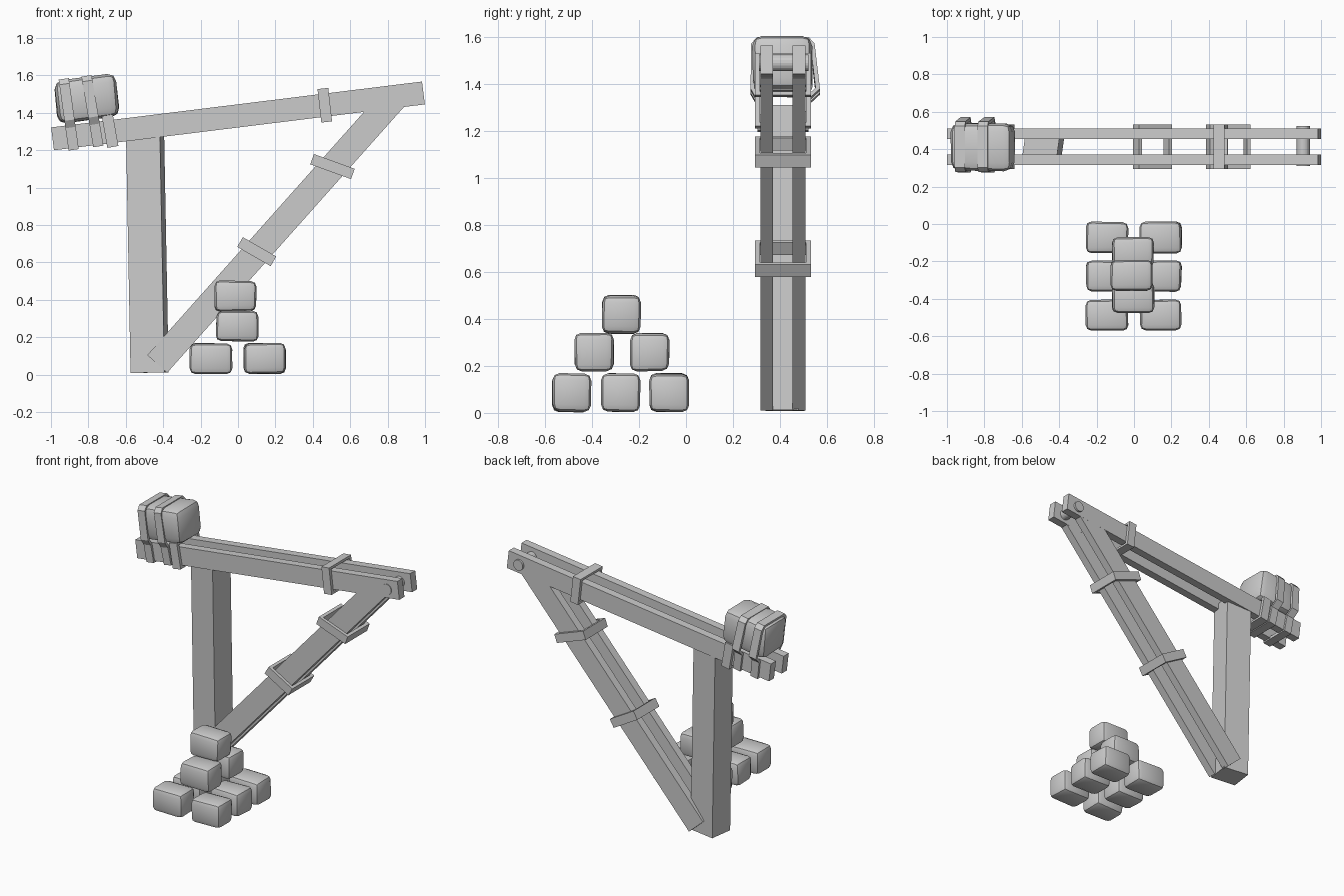
import bpy, bmesh, math, random
from mathutils import Vector

random.seed(4)
old = bpy.data.objects.get("Cube")
if old:
    bpy.data.objects.remove(old, do_unlink=True)

# Single matte grey
grey = bpy.data.materials.new("plain grey")
grey.use_nodes = True
COLOUR = (0.6, 0.6, 0.6, 1)
grey.diffuse_color = COLOUR
grey.node_tree.nodes["Principled BSDF"].inputs["Base Color"].default_value = COLOUR

MID_Y = 0.413  # centre plane of the crane


def finish(name, bm, centre, pitch=0, yaw=0):
    """Turn a bmesh into a placed object; pitch is the upward slope in degrees."""
    bmesh.ops.recalc_face_normals(bm, faces=bm.faces)
    mesh = bpy.data.meshes.new(name)
    bm.to_mesh(mesh)
    bm.free()
    mesh.materials.append(grey)
    obj = bpy.data.objects.new(name, mesh)
    bpy.context.collection.objects.link(obj)
    obj.location = centre
    obj.rotation_euler = (0, -math.radians(pitch), math.radians(yaw))
    return obj


def box(name, centre, size, pitch=0, yaw=0):
    bm = bmesh.new()
    bmesh.ops.create_cube(bm, size=1)
    bmesh.ops.scale(bm, vec=size, verts=bm.verts)
    return finish(name, bm, centre, pitch, yaw)


def stone(name, centre, size, bevel, pitch=0, yaw=0):
    """Slightly irregular block with worn edges."""
    bm = bmesh.new()
    bmesh.ops.create_cube(bm, size=1)
    for v in bm.verts:
        v.co = Vector(c * s * random.uniform(0.92, 1) for c, s in zip(v.co, size))
    bmesh.ops.bevel(bm, geom=bm.edges[:], offset=bevel, segments=2,
                    profile=0.5, affect='EDGES')
    obj = finish(name, bm, centre, pitch, yaw)
    bpy.ops.object.select_all(action='DESELECT')
    obj.select_set(True)
    bpy.context.view_layer.objects.active = obj
    bpy.ops.object.shade_smooth_by_angle(angle=math.radians(32))
    return obj


def band(name, centre, pitch, width, profile, inner):
    """Hollow strap: a closed (y, z) profile with a scaled hole, extruded in x."""
    bm = bmesh.new()
    rings = [[bm.verts.new((x, y * s, z * s)) for y, z in profile]
             for x, s in ((-width / 2, 1), (width / 2, 1),
                          (width / 2, inner), (-width / 2, inner))]
    n = len(profile)
    for r in range(4):
        a, b = rings[r], rings[(r + 1) % 4]
        for i in range(n):
            j = (i + 1) % n
            bm.faces.new((a[i], a[j], b[j], b[i]))
    return finish(name, bm, centre, pitch)


def rect(half_y, half_z):
    return [(-half_y, -half_z), (half_y, -half_z), (half_y, half_z), (-half_y, half_z)]


# Upright post
box("post", (-0.485, MID_Y, 0.66), (0.183, 0.163, 1.3), pitch=1.1, yaw=-8)

# Paired planks: sloping arm and diagonal brace
for side, label in ((-1, "front"), (1, "back")):
    y = MID_Y + side * 0.069
    box(label + "_arm", (0, y, 1.383), (1.998, 0.055, 0.123), pitch=7.05)
    box(label + "_brace", (0.2, y, 0.766), (1.9, 0.0545, 0.142), pitch=48.3)

# Pivot peg through the arm tip
bm = bmesh.new()
bmesh.ops.create_cone(bm, cap_ends=True, segments=20, radius1=0.036, radius2=0.036, depth=0.212)
peg = finish("pivot_peg", bm, (0.905, MID_Y + 0.004, 1.492))
peg.rotation_euler.x = math.pi / 2

# Rectangular collars round the planks
collars = (("lower_brace_collar", 0.1, 0.657, 60, 0.06, 0.103),
           ("upper_brace_collar", 0.505, 1.112, 70, 0.058, 0.116),
           ("arm_collar", 0.464, 1.44, 6.5, 0.058, 0.09),
           ("inner_arm_collar", -0.684, 1.302, 10, 0.06, 0.086))
for name, x, z, pitch, width, half in collars:
    band(name, (x, MID_Y, z), pitch, width, rect(0.119, half), 0.82)

# Counterweight block lashed to the arm
stone("counterweight", (-0.81, 0.41, 1.475), (0.345, 0.265, 0.24), 0.045, pitch=7)
lashing = [(-0.108, -0.19), (0.108, -0.19), (0.115, -0.07), (0.158, -0.03), (0.135, 0.165),
           (0.11, 0.193), (-0.11, 0.193), (-0.135, 0.165), (-0.138, -0.03), (-0.115, -0.07)]
for name, x, z, pitch in (("outer_lashing", -0.905, 1.39, 8), ("inner_lashing", -0.778, 1.407, 9.5)):
    band(name, (x, MID_Y, z), pitch, 0.055, lashing, 0.88)

# Stacked stones: six below, two above, one on top
STONE = (0.232, 0.172, 0.17)
spots = [(x, y, 0.086) for x in (-0.145, 0.142) for y in (-0.488, -0.278, -0.072)]
spots += [(-0.005, -0.392, 0.259), (-0.005, -0.155, 0.259), (-0.015, -0.275, 0.42)]
for i, spot in enumerate(spots):
    stone("pile_stone_%d" % (i + 1), spot, STONE, 0.03)
